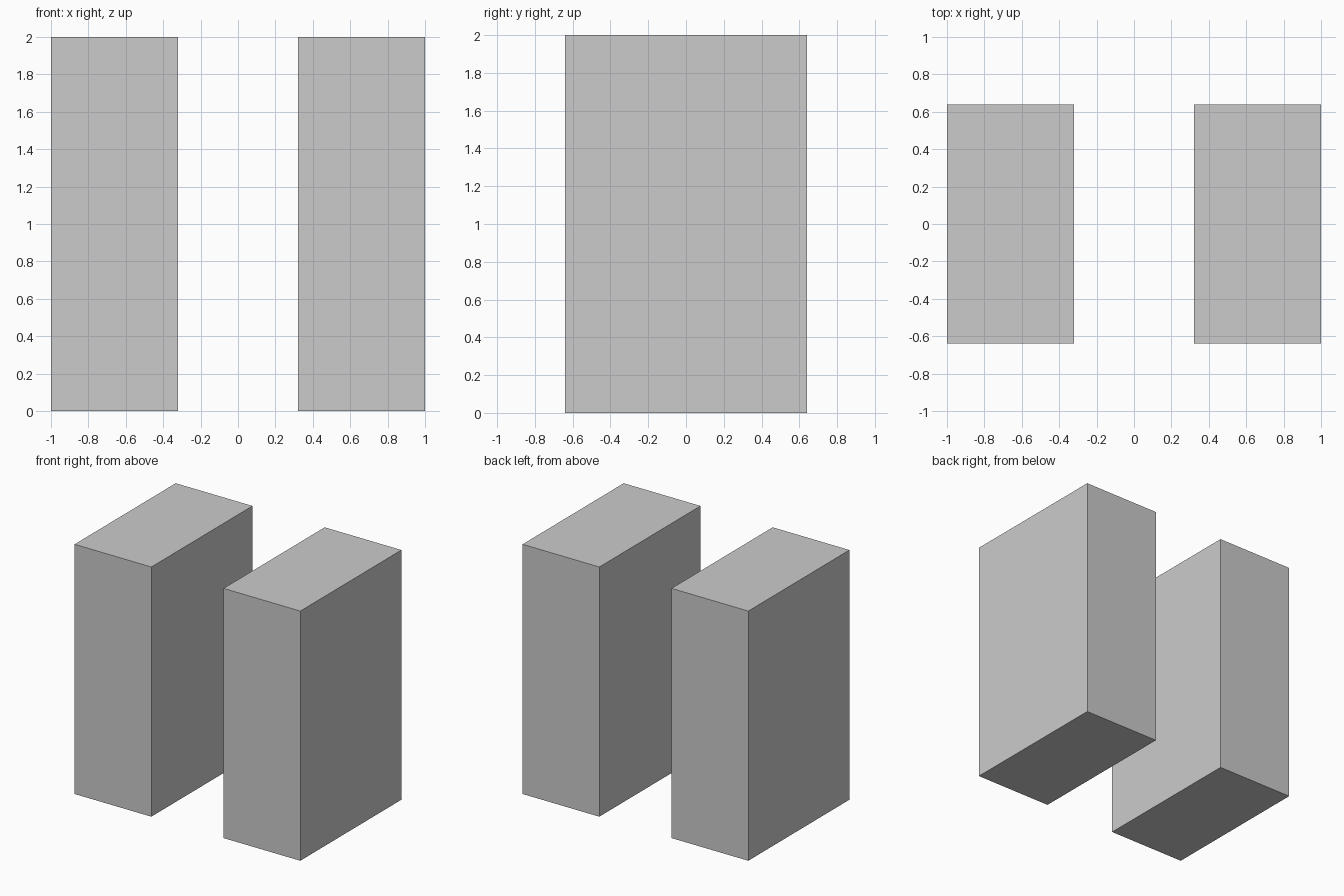
import bpy

if "Cube" in bpy.data.objects:
    bpy.data.objects.remove(bpy.data.objects["Cube"])

INNER, OUTER = 0.32, 1.0   # x extent of each block
DEPTH, HEIGHT = 1.28, 2.0


def add_block(name, side):
    """Upright block standing on the ground, on the given side of x = 0."""
    bpy.ops.mesh.primitive_cube_add(
        size=1, location=(side * (INNER + OUTER) / 2, 0, HEIGHT / 2))
    block = bpy.context.object
    block.name = name
    block.scale = (OUTER - INNER, DEPTH, HEIGHT)
    bpy.ops.object.transform_apply(location=False, rotation=False, scale=True)
    return block


# Two identical blocks with a gap between them
for name, side in (("left_block", -1), ("right_block", 1)):
    add_block(name, side)
